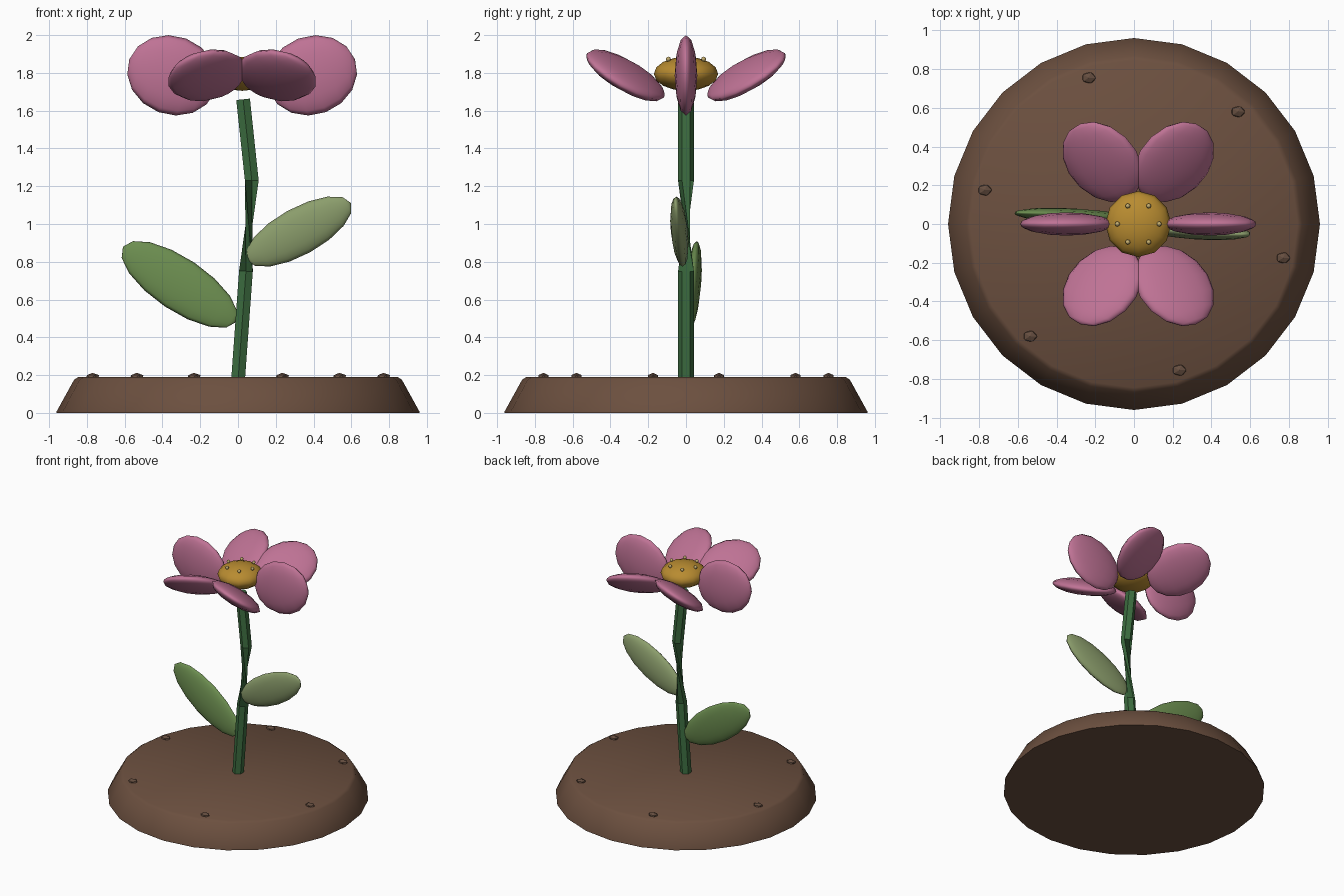
import bpy, bmesh, math
from mathutils import Vector

if "Cube" in bpy.data.objects:
    bpy.data.objects.remove(bpy.data.objects["Cube"])


def material(name, rgb):
    m = bpy.data.materials.new(name)
    m.diffuse_color = (*rgb, 1)
    m.use_nodes = True
    m.node_tree.nodes["Principled BSDF"].inputs["Base Color"].default_value = m.diffuse_color
    return m


SOIL = material("soil", (0.15, 0.08, 0.05))
PEBBLE = material("pebble", (0.13, 0.075, 0.05))
STEM = material("stem_green", (0.045, 0.15, 0.05))
LEAF_A = material("leaf_green", (0.15, 0.27, 0.08))
LEAF_B = material("pale_leaf_green", (0.26, 0.34, 0.15))
PETAL = material("petal_pink", (0.52, 0.17, 0.30))
CENTRE = material("centre_gold", (0.48, 0.26, 0.03))
SEED = material("seed_tan", (0.55, 0.42, 0.16))


def finish(bm, name, mat, angle=40):
    bmesh.ops.recalc_face_normals(bm, faces=bm.faces)
    me = bpy.data.meshes.new(name)
    bm.to_mesh(me)
    bm.free()
    ob = bpy.data.objects.new(name, me)
    bpy.context.collection.objects.link(ob)
    me.materials.append(mat)
    bpy.context.view_layer.objects.active = ob
    ob.select_set(True)
    if angle:
        bpy.ops.object.shade_smooth_by_angle(angle=math.radians(angle))
    ob.select_set(False)
    return ob


def ellipsoid(name, mat, loc, scale, direction=(0, 0, 1), seg=12, rings=8):
    """Scaled ball whose local z axis points along direction."""
    bm = bmesh.new()
    bmesh.ops.create_uvsphere(bm, u_segments=seg, v_segments=rings, radius=1)
    ob = finish(bm, name, mat, 60)
    ob.location, ob.scale = loc, scale
    ob.rotation_mode = 'QUATERNION'
    ob.rotation_quaternion = Vector((0, 0, 1)).rotation_difference(Vector(direction))
    return ob


def loft(name, mat, rings, angle):
    """Closed skin through a list of equal-length point rings."""
    bm = bmesh.new()
    rows = [[bm.verts.new(p) for p in r] for r in rings]
    n = len(rows[0])
    for a, b in zip(rows, rows[1:]):
        for i in range(n):
            j = (i + 1) % n
            bm.faces.new((a[i], a[j], b[j], b[i]))
    bm.faces.new(rows[0])
    bm.faces.new(rows[-1])
    return finish(bm, name, mat, angle)


# Soil mound
profile = [(0.96, 0), (0.96, 0.008), (0.868, 0.175), (0.845, 0.19)]
loft("soil_mound", SOIL,
     [[(r * math.cos(math.tau * i / 24), r * math.sin(math.tau * i / 24), z)
       for i in range(24)] for r, z in profile], 40)

# Pebbles near the rim
for k in range(6):
    a = math.radians(47.2 + 60 * k)
    bm = bmesh.new()
    bmesh.ops.create_icosphere(bm, subdivisions=1, radius=1)
    p = finish(bm, f"pebble_{k + 1}", PEBBLE, 0)
    p.location = (0.79 * math.cos(a), 0.79 * math.sin(a), 0.19)
    p.scale = (0.04, 0.032, 0.022)

# Hexagonal stem; the ring frame turns over where the stem bends back
path = [Vector(p) for p in ((0, 0, 0.17), (0.042, 0, 0.75), (0.073, 0, 1.23), (0.027, 0, 1.66))]
rings = []
for i, p in enumerate(path):
    t = (path[min(i + 1, 3)] - path[max(i - 1, 0)]).normalized()
    side = t.cross(Vector((0, 0, 1))).normalized()
    up = side.cross(t)
    rings.append([p + 0.042 * (side * math.cos(math.tau * k / 6) + up * math.sin(math.tau * k / 6))
                  for k in range(6)])
loft("stem", STEM, rings, 40)

# Leaves
ellipsoid("left_leaf", LEAF_A, (-0.31, 0.04, 0.68), (0.14, 0.04, 0.36), (-0.83, 0.05, 0.555))
ellipsoid("right_leaf", LEAF_B, (0.322, -0.035, 0.96), (0.125, 0.045, 0.315), (0.87, -0.06, 0.48))

# Flower head
cx, cz = 0.022, 1.795
ellipsoid("flower_centre", CENTRE, (cx, 0, cz), (0.17, 0.17, 0.09))
for k in range(6):
    c, s = math.cos(math.tau * k / 6), math.sin(math.tau * k / 6)
    ellipsoid(f"petal_{k + 1}", PETAL, (cx + 0.37 * c, 0.37 * s, 1.787),
              (0.208, 0.06, 0.243), (c, s, 0.376))
    ellipsoid(f"seed_{k + 1}", SEED, (cx + 0.108 * c, 0.108 * s, 1.873),
              (0.013, 0.013, 0.013), seg=8, rings=6)
